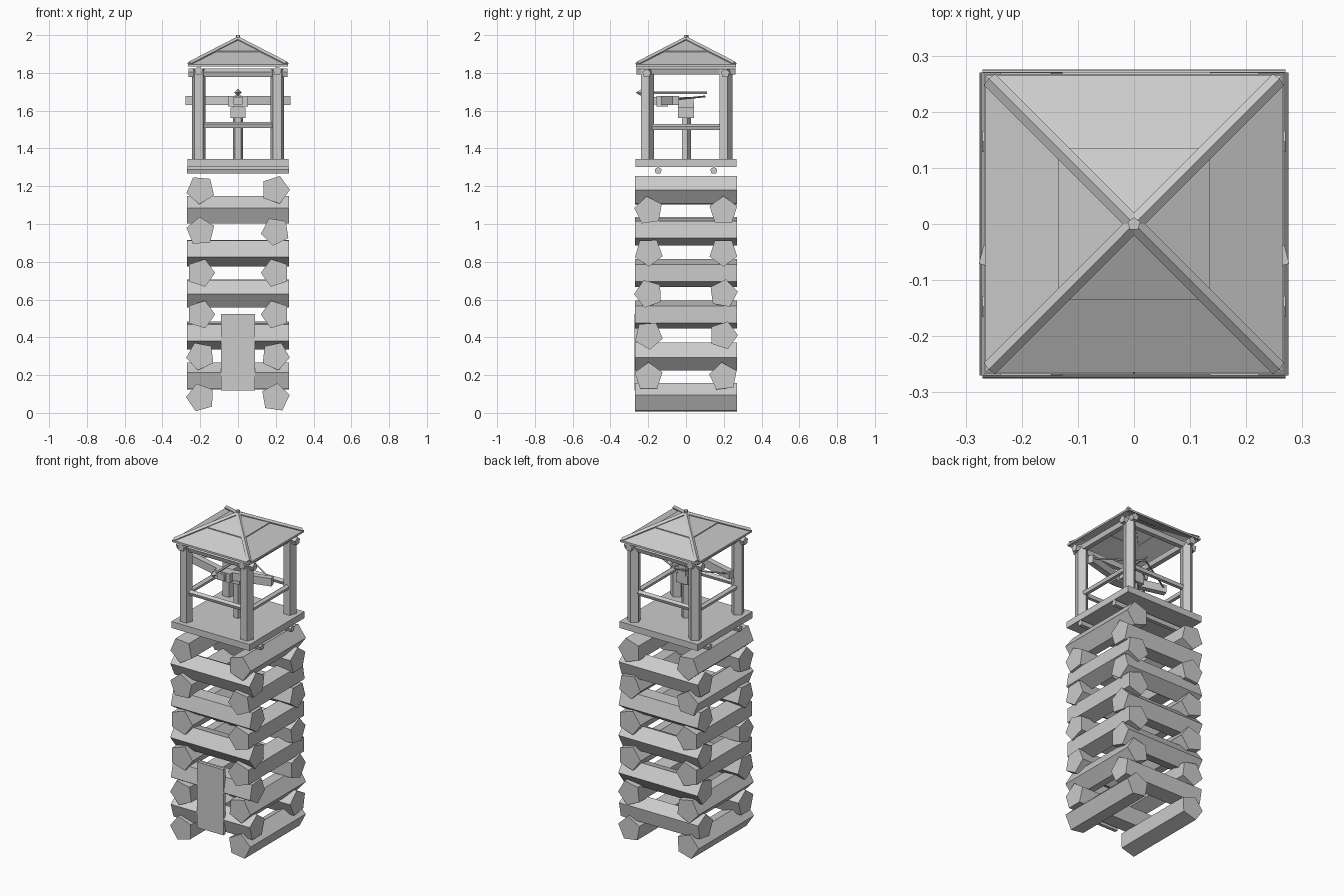
import bpy
import math
from mathutils import Vector

cube = bpy.data.objects.get("Cube")
if cube:
    bpy.data.objects.remove(cube, do_unlink=True)

grey = bpy.data.materials.new("plain_grey")
grey.use_nodes = True
COLOUR = (0.6, 0.6, 0.6, 1)
grey.diffuse_color = COLOUR
grey.node_tree.nodes["Principled BSDF"].inputs["Base Color"].default_value = COLOUR


def mesh_object(name, verts, faces):
    mesh = bpy.data.meshes.new(name)
    mesh.from_pydata(verts, [], faces)
    mesh.materials.append(grey)
    obj = bpy.data.objects.new(name, mesh)
    bpy.context.collection.objects.link(obj)
    return obj


def pole(name, a, b, r, angle=90, sides=5, r_end=None):
    """Faceted pole from a to b; angle places one corner of its section."""
    a, b = Vector(a), Vector(b)
    d = (b - a).normalized()
    if abs(d.z) > 0.99:
        u, v = Vector((1, 0, 0)), Vector((0, 1, 0))
    else:
        u = Vector((0, 0, 1)).cross(d).normalized()
        # keep sections measured the same way for both log directions
        if u.x + u.y < 0:
            u = -u
        v = d.cross(u)
        if v.z < 0:
            v = -v
    if u.cross(v).dot(d) < 0:
        a, b = b, a
    r_end = r if r_end is None else r_end
    verts = []
    for centre, rad in ((a, r), (b, r_end)):
        for i in range(sides):
            t = math.radians(angle) + math.tau * i / sides
            verts.append(centre + (u * math.cos(t) + v * math.sin(t)) * rad)
    n = sides
    faces = [(i, (i + 1) % n, n + (i + 1) % n, n + i) for i in range(n)]
    faces += [tuple(reversed(range(n))), tuple(range(n, 2 * n))]
    return mesh_object(name, verts, faces)


def box(name, centre, size, turn=0):
    bpy.ops.mesh.primitive_cube_add(size=1, location=centre, rotation=(0, 0, turn))
    obj = bpy.context.object
    obj.name = name
    obj.scale = size
    obj.data.materials.append(grey)
    return obj


# Stacked log tower: layers alternate direction, each log rolled differently
HALF, OFF, LOG = 0.27, 0.198, 0.077
front_rolls = [(106, 82), (115, 66), (72, 108), (72, 108), (94, 117), (121, 72)]
side_rolls = [(90, 97), (131, 72), (110, 80), (128, 126), (98, 90)]
for i, rolls in enumerate(front_rolls):
    for s, roll in zip((-1, 1), rolls):
        z = 0.081 + 0.22 * i
        pole("wall_log_deep", (s * OFF, -HALF, z), (s * OFF, HALF, z), LOG, roll)
for i, rolls in enumerate(side_rolls):
    for s, roll in zip((-1, 1), rolls):
        z = 0.191 + 0.22 * i
        pole("wall_log_wide", (-HALF, s * OFF, z), (HALF, s * OFF, z), LOG, roll)

# Door board
box("door", (0, -0.262, 0.322), (0.18, 0.02, 0.405))

# Platform and its two bearers
for s in (-1, 1):
    pole("platform_bearer", (-HALF, s * 0.147, 1.283), (HALF, s * 0.147, 1.283), 0.02)
box("platform", (0, 0, 1.323), (0.535, 0.535, 0.04))

# Corner posts, top beams and rails
P = 0.208
for sx in (-1, 1):
    for sy in (-1, 1):
        pole("corner_post", (sx * P, sy * P, 1.34), (sx * P, sy * P, 1.82), 0.038,
             18 if sx > 0 else 162)
for s in (-1, 1):
    pole("top_beam_wide", (-0.262, s * P, 1.798), (0.262, s * P, 1.798), 0.024)
    pole("top_beam_deep", (s * P, -0.262, 1.812), (s * P, 0.262, 1.812), 0.024)
    pole("rail_wide", (-P, s * P, 1.523), (P, s * P, 1.523), 0.017)
    pole("rail_deep", (s * P, -P, 1.512), (s * P, P, 1.512), 0.017)


# Hollow roof in two overlapping tiers
def roof_tier(name, low, z_low, high, z_high, thick):
    rings = [(low, z_low + thick), (high, z_high + thick), (high, z_high), (low, z_low)]
    verts = [(x * h, y * h, z) for h, z in rings
             for x, y in ((-1, -1), (1, -1), (1, 1), (-1, 1))]
    faces = []
    for k in range(4):
        a, b = 4 * k, 4 * ((k + 1) % 4)
        for i in range(4):
            j = (i + 1) % 4
            faces.append((a + i, a + j, b + j, b + i))
    return mesh_object(name, verts, faces)


roof_tier("roof_lower_tier", 0.265, 1.833, 0.12, 1.905, 0.012)
roof_tier("roof_upper_tier", 0.135, 1.903, 0.002, 1.968, 0.012)
for sx in (-1, 1):
    for sy in (-1, 1):
        pole("roof_ridge", (sx * 0.256, sy * 0.256, 1.846), (0, 0, 1.978), 0.015)
pole("roof_finial", (0, 0, 1.96), (0, 0, 2.0), 0.012)

# Bolt thrower: pedestal, head, stock, arms, string and bolt
pole("pedestal", (0, 0, 1.34), (0, 0, 1.58), 0.027)
box("pedestal_head", (0, 0, 1.59), (0.078, 0.085, 0.055))
box("stock", (0, -0.065, 1.652), (0.05, 0.21, 0.04))
box("arm_clamp", (0, -0.125, 1.65), (0.105, 0.06, 0.055))
box("swivel", (0, 0, 1.625), (0.055, 0.085, 0.03))
for s in (-1, 1):
    tilt = math.radians(15)
    box("bow_arm", (s * 0.137, -0.09, 1.653), (0.28, 0.035, 0.048), s * tilt)
    pole("bowstring", (s * 0.255, -0.045, 1.66), (0, 0.1, 1.675), 0.005)
pole("bolt_shaft", (0, -0.25, 1.695), (0, 0.11, 1.695), 0.007)
pole("bolt_head", (0, -0.232, 1.695), (0, -0.266, 1.695), 0.02, 90, 4, 0.001)
